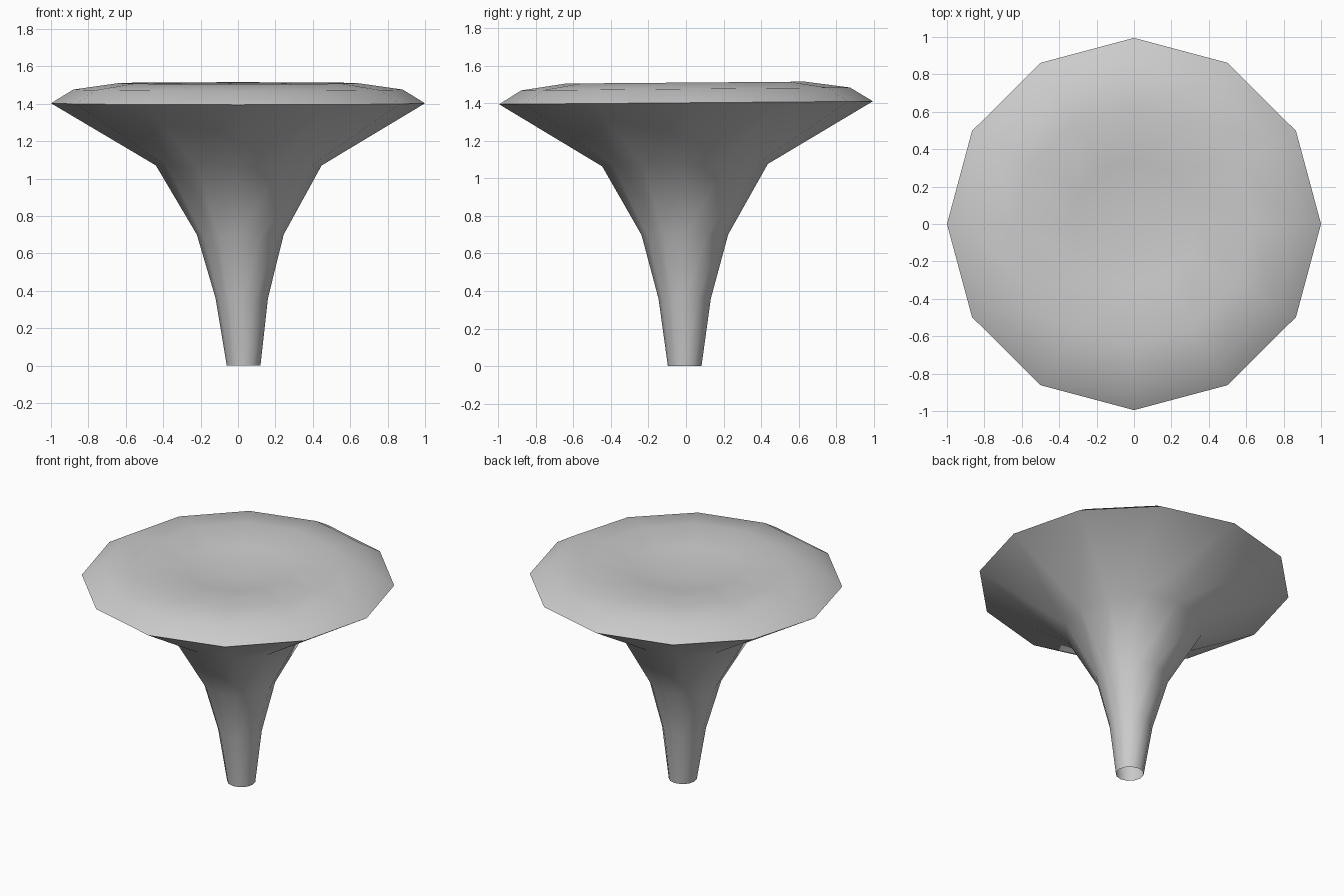
import bpy, bmesh, math

if "Cube" in bpy.data.objects:
    bpy.data.objects.remove(bpy.data.objects["Cube"])

SIDES = 12
# Profile rings: radius, height, x offset, y offset, tilt along y
RINGS = [
    (0.09, 0.00, 0.03, -0.007, 0.0),
    (0.14, 0.36, 0.02, -0.007, 0.004),
    (0.232, 0.70, 0.012, -0.006, 0.008),
    (0.443, 1.07, 0.004, -0.005, 0.015),
    (1.00, 1.4025, 0.0, 0.0, 0.008),
    (0.88, 1.476, 0.0, -0.003, 0.009),
    (0.64, 1.51, 0.0, -0.003, 0.008),
    (0.34, 1.485, 0.0, 0.0, 0.008),
]
CENTRE_Z = 1.435

bm = bmesh.new()

# Flared stem, rim and dished cap
loops = []
for r, z, ox, oy, tilt in RINGS:
    loop = []
    for i in range(SIDES):
        a = 2 * math.pi * i / SIDES
        y = r * math.sin(a)
        loop.append(bm.verts.new((ox + r * math.cos(a), oy + 0.995 * y, z + tilt * y)))
    loops.append(loop)

for low, high in zip(loops, loops[1:]):
    for i in range(SIDES):
        j = (i + 1) % SIDES
        bm.faces.new((low[i], low[j], high[j], high[i]))

# Dip in the middle of the cap
centre = bm.verts.new((0, 0, CENTRE_Z))
for i in range(SIDES):
    bm.faces.new((loops[-1][i], loops[-1][(i + 1) % SIDES], centre))

mesh = bpy.data.meshes.new("funnel_mushroom")
bm.to_mesh(mesh)
bm.free()
obj = bpy.data.objects.new("funnel_mushroom", mesh)
bpy.context.collection.objects.link(obj)

# Smooth shading with a sharp rim
bpy.context.view_layer.objects.active = obj
obj.select_set(True)
bpy.ops.object.shade_smooth_by_angle(angle=math.radians(45))
